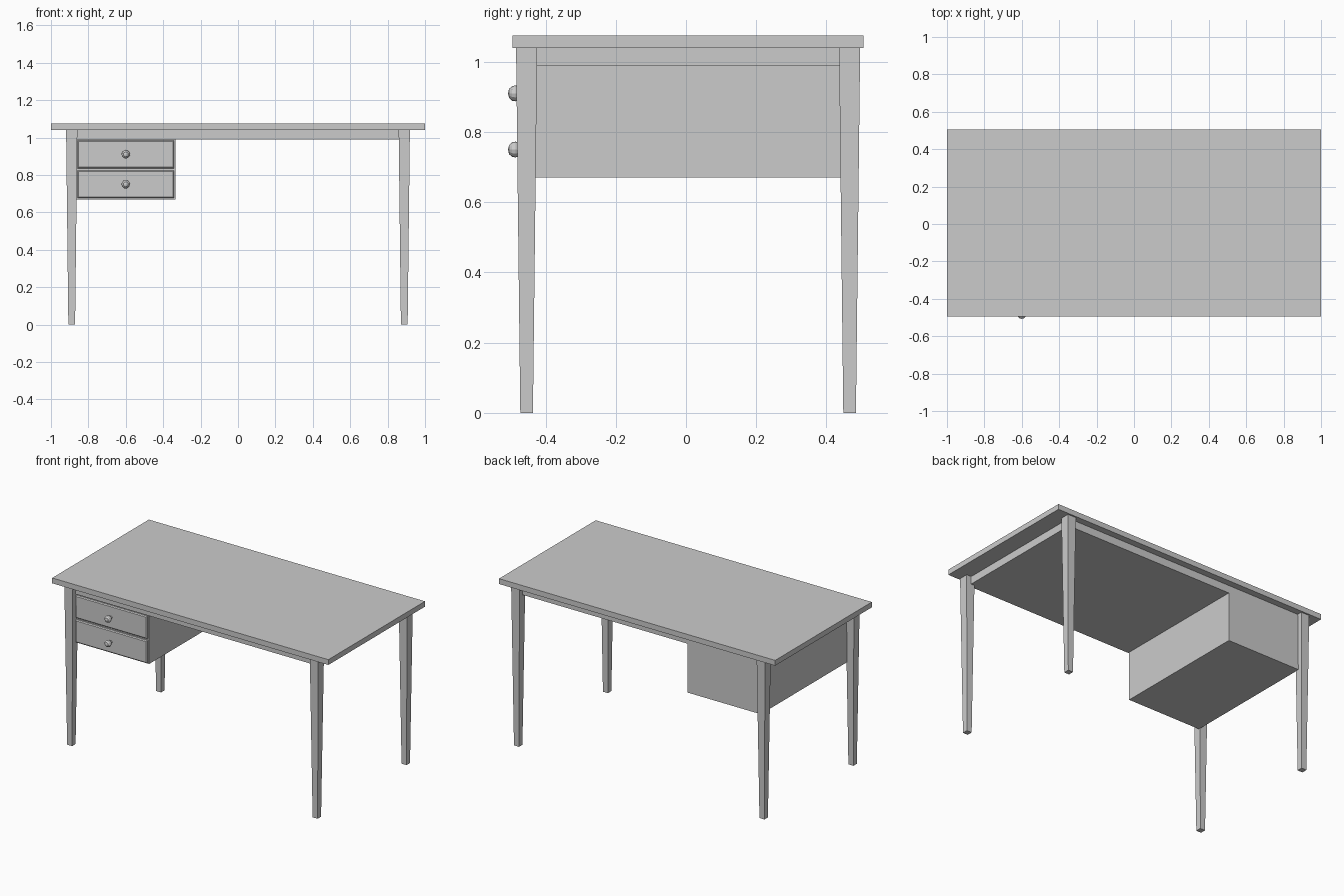
import bpy, bmesh, math
from mathutils import Matrix

if "Cube" in bpy.data.objects:
    bpy.data.objects.remove(bpy.data.objects["Cube"])

OY = 0.006  # table body sits slightly back because the knobs stick out


def finish(bm, name):
    bmesh.ops.recalc_face_normals(bm, faces=bm.faces[:])
    mesh = bpy.data.meshes.new(name)
    bm.to_mesh(mesh)
    bm.free()
    ob = bpy.data.objects.new(name, mesh)
    bpy.context.collection.objects.link(ob)
    return ob


def box(name, x, y, z):
    """Box from (min, max) pairs."""
    bm = bmesh.new()
    size = [b - a for a, b in (x, y, z)]
    mid = [(a + b) / 2 for a, b in (x, y, z)]
    bmesh.ops.create_cube(bm, size=1, matrix=Matrix.Translation(mid) @ Matrix.Diagonal((*size, 1)))
    return finish(bm, name)


def leg(name, x, y):
    """Square leg tapering towards the floor."""
    bm = bmesh.new()
    bmesh.ops.create_cube(bm, size=2)
    for v in bm.verts:
        half = 0.03 if v.co.z > 0 else 0.018
        v.co = (x + v.co.x * half, y + v.co.y * half, 1.04 if v.co.z > 0 else 0)
    return finish(bm, name)


def drawer_front(name, x, z, back, front):
    """Panel with a stepped, sloped border on its front face."""
    ob = box(name, x, (front, back), z)
    bm = bmesh.new()
    bm.from_mesh(ob.data)
    face = min(bm.faces, key=lambda f: f.calc_center_median().y)
    bmesh.ops.inset_region(bm, faces=[face], thickness=0.008, depth=0.006)
    bm.to_mesh(ob.data)
    bm.free()
    return ob


def knob(name, x, y, z):
    """Turned knob: profile of (distance forward, radius) spun about y."""
    profile = [(-0.012, 0.009), (0.008, 0.009), (0.014, 0.018), (0.024, 0.0225),
               (0.034, 0.021), (0.043, 0.013), (0.046, 0.0)]
    bm = bmesh.new()
    verts = [bm.verts.new((x + r, y - d, z)) for d, r in profile]
    edges = [bm.edges.new(p) for p in zip(verts, verts[1:])]
    bmesh.ops.spin(bm, geom=verts + edges, cent=(x, y, z), axis=(0, 1, 0),
                   angle=math.tau, steps=12)
    bmesh.ops.remove_doubles(bm, verts=bm.verts[:], dist=1e-5)
    return finish(bm, name)


# Top and the solid apron under it
box("table_top", (-1, 1), (OY - 0.5, OY + 0.5), (1.04, 1.075))
box("apron", (-0.885, 0.885), (OY - 0.457, OY + 0.457), (0.99, 1.04))

# Four tapered legs
for sx, side in ((-1, "left"), (1, "right")):
    for sy, end in ((-1, "front"), (1, "back")):
        leg(f"{end}_{side}_leg", sx * 0.889, OY + sy * 0.46)

# Drawer case hung at the left
case_front = OY - 0.448
box("drawer_case", (-0.866, -0.334), (case_front, OY + 0.457), (0.67, 0.99))

# Two drawer fronts with knobs
for name, zc in (("upper", 0.91), ("lower", 0.75)):
    drawer_front(name + "_drawer", (-0.859, -0.341), (zc - 0.074, zc + 0.074),
                 case_front + 0.005, case_front - 0.008)
    knob(name + "_knob", -0.6, -0.461, zc)
